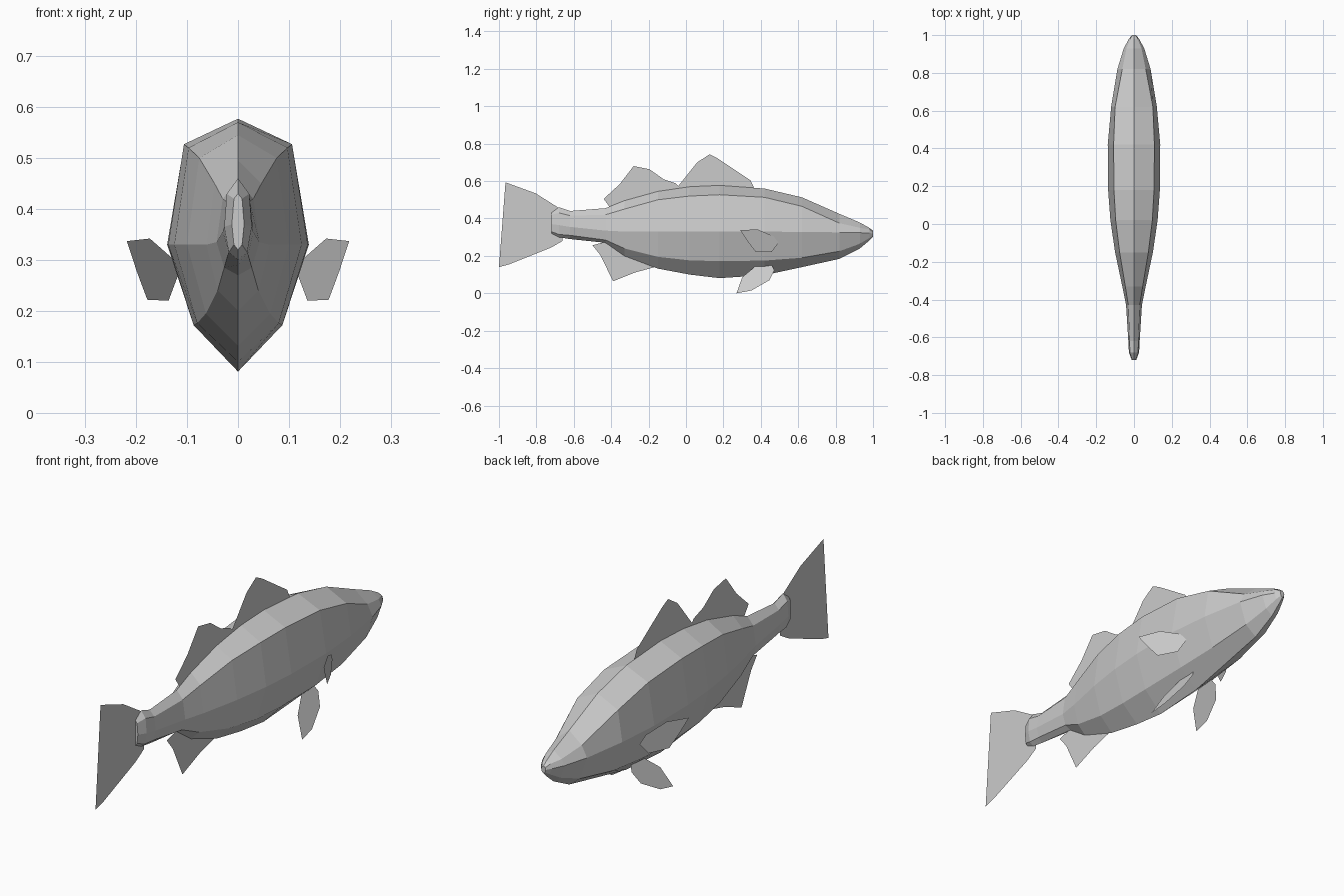
import bpy, bmesh

cube = bpy.data.objects.get("Cube")
if cube:
    bpy.data.objects.remove(cube, do_unlink=True)

GREY = (0.6, 0.6, 0.6, 1.0)
grey = bpy.data.materials.new("plain grey")
grey.use_nodes = True
grey.diffuse_color = GREY
grey.node_tree.nodes["Principled BSDF"].inputs["Base Color"].default_value = GREY


def finish(name, bm):
    bmesh.ops.recalc_face_normals(bm, faces=bm.faces)
    mesh = bpy.data.meshes.new(name)
    bm.to_mesh(mesh)
    bm.free()
    mesh.materials.append(grey)
    obj = bpy.data.objects.new(name, mesh)
    bpy.context.collection.objects.link(obj)
    return obj


# Body sections from tail to snout:
# y, crest z, shoulder x z, flank x z, belly x z, keel z
SECTIONS = [
    (-0.72, 0.43, 0.008, 0.42, 0.012, 0.37, 0.008, 0.33, 0.32),
    (-0.68, 0.46, 0.022, 0.43, 0.027, 0.365, 0.018, 0.315, 0.30),
    (-0.62, 0.44, 0.023, 0.415, 0.030, 0.355, 0.020, 0.31, 0.29),
    (-0.43, 0.455, 0.030, 0.42, 0.042, 0.335, 0.027, 0.285, 0.27),
    (-0.33, 0.495, 0.046, 0.45, 0.062, 0.33, 0.040, 0.24, 0.20),
    (-0.15, 0.545, 0.076, 0.50, 0.100, 0.33, 0.063, 0.195, 0.132),
    (0.02, 0.57, 0.097, 0.52, 0.125, 0.33, 0.080, 0.176, 0.10),
    (0.18, 0.577, 0.106, 0.527, 0.137, 0.33, 0.087, 0.172, 0.081),
    (0.42, 0.56, 0.108, 0.513, 0.139, 0.33, 0.088, 0.175, 0.097),
    (0.62, 0.513, 0.100, 0.465, 0.121, 0.328, 0.077, 0.19, 0.14),
    (0.82, 0.425, 0.062, 0.375, 0.088, 0.326, 0.055, 0.225, 0.184),
    (0.93, 0.378, 0.040, 0.35, 0.054, 0.324, 0.033, 0.265, 0.24),
    (0.98, 0.35, 0.020, 0.342, 0.027, 0.322, 0.018, 0.295, 0.282),
    (1.00, 0.335, 0.008, 0.33, 0.011, 0.32, 0.008, 0.308, 0.303),
]

bm = bmesh.new()
rings = []
for y, crest, sx, sz, fx, fz, bx, bz, keel in SECTIONS:
    side = [(sx, sz), (fx, fz), (bx, bz)]
    loop = [(0, crest)] + side + [(0, keel)] + [(-x, z) for x, z in reversed(side)]
    rings.append([bm.verts.new((x, y, z)) for x, z in loop])
for a, b in zip(rings, rings[1:]):
    for i in range(8):
        j = (i + 1) % 8
        bm.faces.new((a[i], a[j], b[j], b[i]))
bm.faces.new(rings[0])
bm.faces.new(rings[-1])
finish("body", bm)


# Fins are thin sheets outlined in y, z; x_at gives the sideways lean
def fin(name, outline, x_at=lambda y, z: 0.0):
    bm = bmesh.new()
    bm.faces.new([bm.verts.new((x_at(y, z), y, z)) for y, z in outline])
    bmesh.ops.triangulate(bm, faces=bm.faces)
    return finish(name, bm)


fin("tail_fin", [(-0.965, 0.593), (-0.805, 0.535), (-0.67, 0.45), (-0.66, 0.28),
                 (-0.72, 0.245), (-0.945, 0.155), (-1.0, 0.14), (-0.905, 0.37)])
fin("rear_dorsal_fin", [(-0.44, 0.505), (-0.355, 0.583), (-0.28, 0.68), (-0.195, 0.663),
                        (-0.12, 0.61), (-0.055, 0.588), (-0.02, 0.55), (-0.15, 0.52),
                        (-0.40, 0.45)])
fin("front_dorsal_fin", [(-0.06, 0.55), (-0.01, 0.588), (0.06, 0.70), (0.126, 0.743),
                         (0.168, 0.722), (0.25, 0.647), (0.345, 0.604), (0.37, 0.55),
                         (0.15, 0.56)])
fin("anal_fin", [(-0.50, 0.257), (-0.457, 0.203), (-0.39, 0.064), (-0.27, 0.112),
                 (-0.17, 0.139), (-0.25, 0.19), (-0.43, 0.275)])

# Paired fins on both flanks and under the belly
PECTORAL = [(0.29, 0.337), (0.382, 0.342), (0.468, 0.305), (0.495, 0.27),
            (0.457, 0.22), (0.372, 0.222), (0.33, 0.277)]
PELVIC = [(0.27, 0.0), (0.30, 0.085), (0.377, 0.15), (0.457, 0.155),
          (0.473, 0.123), (0.446, 0.07), (0.35, 0.015)]
for label, s in (("left", 1), ("right", -1)):
    fin(label + "_pectoral_fin", PECTORAL, lambda y, z: s * (0.218 - 0.49 * (y - 0.29)))
    fin(label + "_pelvic_fin", PELVIC, lambda y, z: s * (0.055 + 0.51 * (0.14 - z)))
